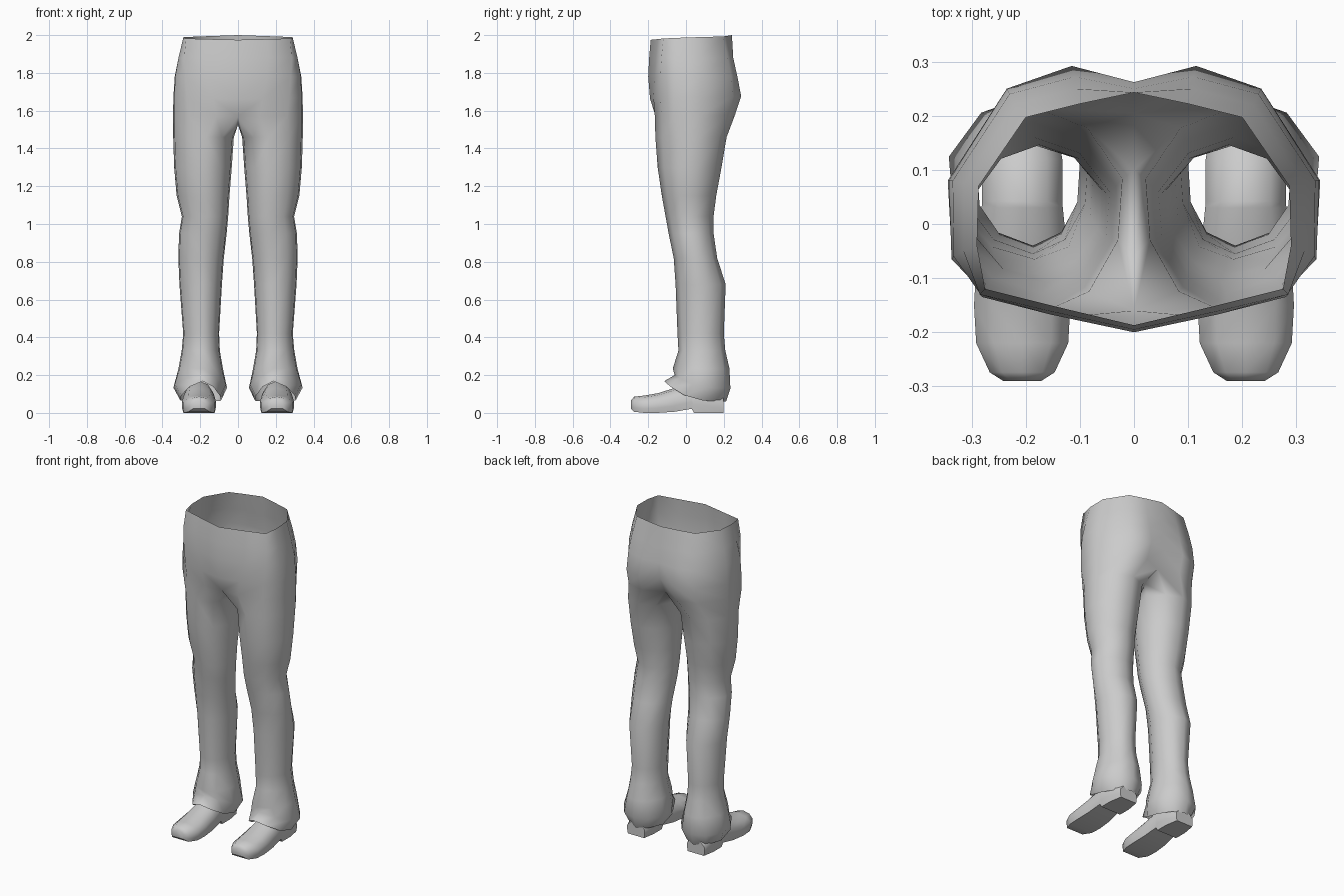
import bpy, bmesh, math

cube = bpy.data.objects.get("Cube")
if cube:
    bpy.data.objects.remove(cube, do_unlink=True)

grey = bpy.data.materials.new("plain grey")
grey.use_nodes = True
COLOR = (0.6, 0.6, 0.6, 1)
grey.diffuse_color = COLOR
grey.node_tree.nodes["Principled BSDF"].inputs["Base Color"].default_value = COLOR


def bridge(bm, low, up, closed=True):
    """Join two rings of vertices with quads."""
    n = len(up)
    for i in range(n if closed else n - 1):
        j = (i + 1) % n
        bm.faces.new((low[i], low[j], up[j], up[i]))


def finish(bm, name, angle):
    """Turn a half model into a mirrored, smooth shaded object."""
    me = bpy.data.meshes.new(name)
    bm.to_mesh(me)
    bm.free()
    me.materials.append(grey)
    ob = bpy.data.objects.new(name, me)
    bpy.context.collection.objects.link(ob)
    mirror = ob.modifiers.new("Mirror", 'MIRROR')
    mirror.merge_threshold = 0.0005
    bpy.ops.object.select_all(action='DESELECT')
    ob.select_set(True)
    bpy.context.view_layer.objects.active = ob
    bpy.ops.object.shade_smooth_by_angle(angle=math.radians(angle))
    return ob


# ---- Trousers: half rings for the hips, from centre front to centre back
HIP_X = [
    (0, .155, .275, .29, .287, .2, .1, 0),
    (0, .16, .285, .315, .315, .22, .11, 0),
    (0, .155, .28, .333, .335, .23, .11, 0),
    (0, .13, .27, .337, .342, .235, .115, 0),
    (0, .115, .262, .336, .344, .235, .12, 0),
]
HIP_Y = [
    (-.187, -.15, -.12, -.04, .07, .197, .222, .243),
    (-.195, -.16, -.13, -.05, .075, .22, .25, .25),
    (-.2, -.167, -.135, -.06, .08, .24, .272, .262),
    (-.19, -.172, -.135, -.065, .08, .25, .292, .255),
    (-.16, -.165, -.13, -.065, .08, .228, .26, .205),
]
HIP_Z = [(1.975, 2.0), (1.88, 1.88), (1.78, 1.78), (1.66, 1.68), (1.57, 1.58)]

bm = bmesh.new()
ring = None
for xs, ys, (zf, zb) in zip(HIP_X, HIP_Y, HIP_Z):
    new = [bm.verts.new((x, y, zf + (zb - zf) * i / 7))
           for i, (x, y) in enumerate(zip(xs, ys))]
    if ring:
        bridge(bm, new, ring, closed=False)
    ring = new

# Crotch points close the half ring into the top of the leg
ring = ring + [bm.verts.new((0, .1, 1.53)), bm.verts.new((0, -.06, 1.525))]

# Leg cross-section, and rings as (z, inner x, outer x, front y, back y, front lift)
SECTION = [(-.62, -.8), (-.1, -1), (.55, -.8), (.95, -.35), (1, .25),
           (.58, .8), (0, 1), (-.6, .8), (-1, .3), (-.95, -.3)]
LEG = [
    (1.46, .022, .343, -.162, .215, 0),
    (1.30, .033, .338, -.15, .188, 0),
    (1.15, .045, .325, -.128, .160, 0),
    (1.04, .052, .297, -.108, .146, 0),
    (.95, .060, .312, -.092, .146, 0),
    (.82, .075, .316, -.065, .165, 0),
    (.68, .085, .310, -.055, .21, 0),
    (.42, .100, .290, -.045, .2, 0),
    (.33, .096, .298, -.04, .208, 0),
    (.235, .08, .315, -.07, .23, 0),
    (.13, .058, .342, -.06, .235, .07),
    (.06, .09, .305, -.115, .212, .108),
]
for z, xi, xo, yf, yb, lift in LEG:
    cx, cy, rx, ry = (xi + xo) / 2, (yf + yb) / 2, (xo - xi) / 2, (yb - yf) / 2
    new = [bm.verts.new((cx + u * rx, cy + v * ry, z + lift * ((1 - v) / 2) ** 3))
           for u, v in SECTION]
    bridge(bm, new, ring)
    ring = new
finish(bm, "trousers", 60)

# ---- Shoes: sections along the foot as (y, half width, bottom z, top z)
SHOE = [
    (-.29, .035, .022, .068),
    (-.274, .06, .006, .086),
    (-.22, .085, 0, .092),
    (-.15, .089, 0, .104),
    (-.06, .084, .006, .132),
    (.03, .075, .022, .165),
    (.042, .074, 0, .168),
    (.12, .074, 0, .15),
    (.198, .06, 0, .085),
]
HALF = [(.93, 0), (1, .25), (1, .6), (.62, .9)]
PROFILE = HALF + [(0, 1)] + [(-u, v) for u, v in reversed(HALF)]

bm = bmesh.new()
ring = None
for y, w, z0, z1 in SHOE:
    new = [bm.verts.new((.2065 + u * w, y, z0 + v * (z1 - z0))) for u, v in PROFILE]
    if ring:
        bridge(bm, new, ring)
    else:
        bm.faces.new(new)
    ring = new
bm.faces.new(ring)
bmesh.ops.recalc_face_normals(bm, faces=bm.faces[:])
finish(bm, "shoes", 45)
